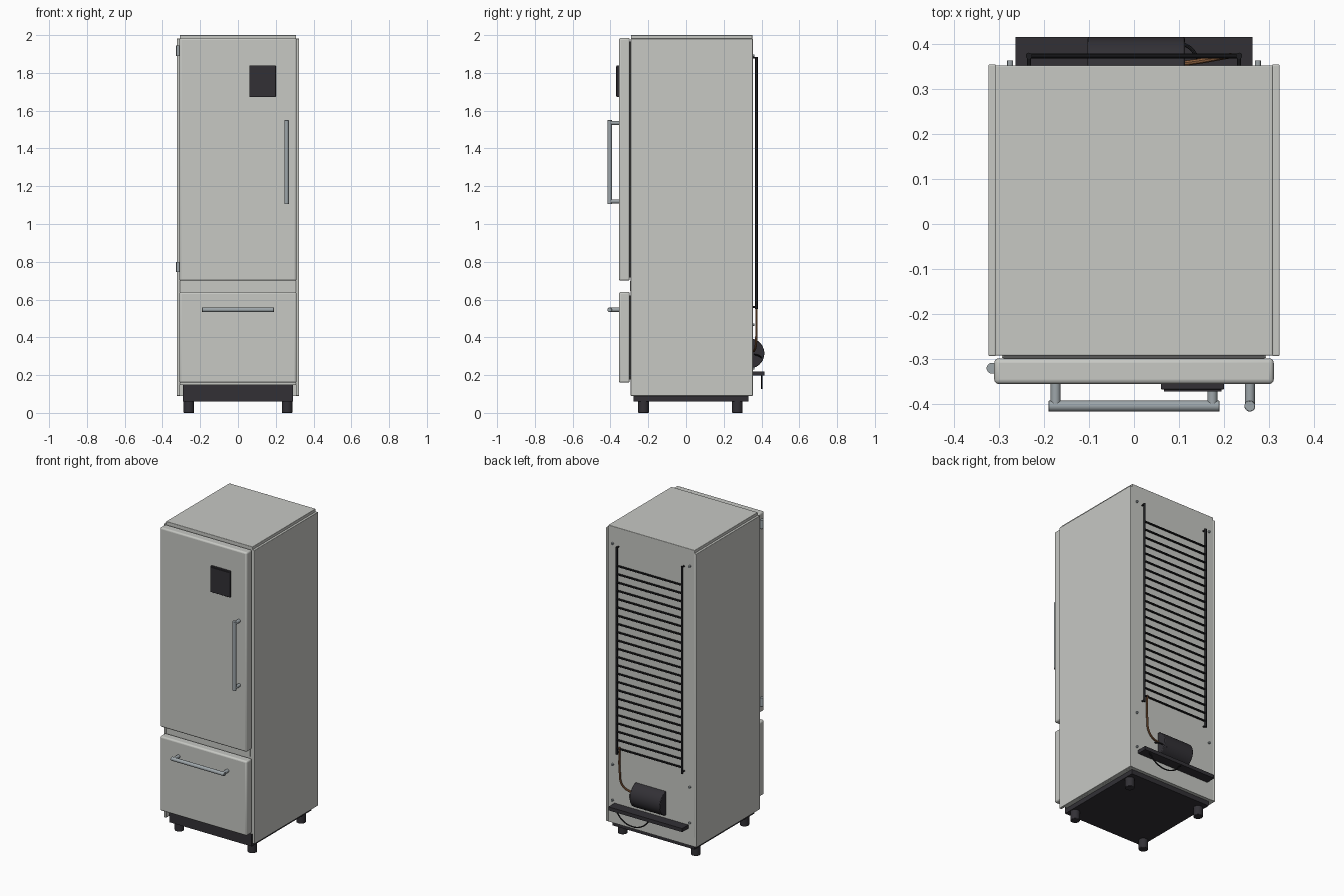
import bpy
from mathutils import Vector

if "Cube" in bpy.data.objects:
    bpy.data.objects.remove(bpy.data.objects["Cube"], do_unlink=True)


def material(name, r, g, b):
    m = bpy.data.materials.new(name)
    m.use_nodes = True
    m.diffuse_color = (r, g, b, 1)
    m.node_tree.nodes["Principled BSDF"].inputs["Base Color"].default_value = (r, g, b, 1)
    return m


enamel = material("pale grey enamel", 0.57, 0.58, 0.55)
charcoal = material("charcoal plastic", 0.032, 0.03, 0.036)
black = material("black wire", 0.012, 0.012, 0.014)
steel = material("brushed steel", 0.34, 0.38, 0.4)
copper = material("copper", 0.27, 0.12, 0.05)
rubber = material("grey seal", 0.1, 0.1, 0.1)


def finish(ob, name, mat, bevel=0, segments=3):
    ob.name = name
    ob.data.materials.append(mat)
    if bevel:
        mod = ob.modifiers.new("Rounded edges", "BEVEL")
        mod.width = bevel
        mod.segments = segments
        mod.limit_method = "ANGLE"
    bpy.ops.object.shade_smooth_by_angle()
    return ob


def box(name, x, y, z, mat, bevel=0):
    """Box from (low, high) ranges on each axis."""
    mid = [(a + b) / 2 for a, b in (x, y, z)]
    bpy.ops.mesh.primitive_cube_add(size=1, location=mid)
    ob = bpy.context.object
    ob.scale = [b - a for a, b in (x, y, z)]
    bpy.ops.object.transform_apply(location=False, rotation=False, scale=True)
    return finish(ob, name, mat, bevel)


def rod(name, start, end, radius, mat, sides=20, bevel=0):
    a, b = Vector(start), Vector(end)
    bpy.ops.mesh.primitive_cylinder_add(vertices=sides, radius=radius,
                                        depth=(b - a).length, location=(a + b) / 2)
    ob = bpy.context.object
    ob.rotation_euler = (b - a).to_track_quat("Z", "Y").to_euler()
    return finish(ob, name, mat, bevel, 2)


def tube(name, points, radius, mat):
    """Smooth bent pipe or cable through a few points."""
    curve = bpy.data.curves.new(name, "CURVE")
    curve.dimensions = "3D"
    curve.bevel_depth = radius
    curve.bevel_resolution = 2
    curve.use_fill_caps = True
    spline = curve.splines.new("BEZIER")
    spline.bezier_points.add(len(points) - 1)
    for p, co in zip(spline.bezier_points, points):
        p.co = co
        p.handle_left_type = p.handle_right_type = "AUTO"
    ob = bpy.data.objects.new(name, curve)
    bpy.context.collection.objects.link(ob)
    bpy.ops.object.select_all(action="DESELECT")
    ob.select_set(True)
    bpy.context.view_layer.objects.active = ob
    bpy.ops.object.convert(target="MESH")
    return finish(bpy.context.object, name, mat)


# Cabinet, recessed above the kick plate
box("cabinet", (-0.308, 0.308), (-0.292, 0.352), (0.147, 2.0), enamel, 0.003)
box("cabinet_floor", (-0.308, 0.308), (-0.262, 0.352), (0.09, 0.15), enamel)
for side, name in ((-1, "right"), (1, "left")):
    x = sorted((side * 0.306, side * 0.323))
    box(name + "_side_panel", x, (-0.293, 0.354), (0.09, 1.982), enamel, 0.003)
box("door_divider", (-0.293, 0.293), (-0.297, -0.285), (0.645, 0.698), enamel)

# Base, kick plate and feet
box("base_plate", (-0.292, 0.292), (-0.275, 0.33), (0.06, 0.092), charcoal)
box("kick_plate", (-0.292, 0.292), (-0.278, -0.255), (0.06, 0.147), charcoal)
for x in (-0.26, 0.26):
    for y in (-0.225, 0.272):
        rod("foot", (x, y, 0), (x, y, 0.065), 0.028, charcoal, 24, 0.003)

# Doors with their seals
for name, low, high in (("upper_door", 0.7, 1.985), ("freezer_drawer", 0.16, 0.64)):
    box(name, (-0.31, 0.31), (-0.355, -0.298), (low, high), enamel, 0.01)
    box(name + "_seal", (-0.29, 0.29), (-0.3, -0.29), (low + 0.018, high - 0.018), rubber)

# Hinges on the right edge
for z in (0.745, 1.89):
    rod("hinge", (-0.315, -0.32, z), (-0.315, -0.32, z + 0.055), 0.012, steel)

# Control panel
box("control_panel", (0.06, 0.2), (-0.367, -0.352), (1.672, 1.84), charcoal, 0.003)
box("control_screen", (0.066, 0.194), (-0.371, -0.365), (1.678, 1.834), charcoal)

# Handles, each a bar on two posts
rod("door_handle_bar", (0.257, -0.404, 1.105), (0.257, -0.404, 1.55), 0.012, steel, 20, 0.002)
for z in (1.12, 1.535):
    rod("door_handle_post", (0.257, -0.35, z), (0.257, -0.404, z), 0.011, steel)
rod("drawer_handle_bar", (-0.19, -0.404, 0.546), (0.19, -0.404, 0.546), 0.012, steel, 20, 0.002)
for x in (-0.174, 0.174):
    rod("drawer_handle_post", (x, -0.35, 0.546), (x, -0.404, 0.546), 0.011, steel)

# Condenser grid on the back
for x in (-0.233, 0.233):
    rod("condenser_upright", (x, 0.373, 0.55), (x, 0.373, 1.885), 0.007, black, 12)
    for z in (0.56, 1.88):
        rod("condenser_standoff", (x, 0.35, z), (x, 0.373, z), 0.005, black, 10)
rungs = 23
for i in range(rungs):
    z = 0.59 + i * 1.175 / (rungs - 1)
    rod("condenser_rung", (-0.235, 0.373, z), (0.235, 0.373, z), 0.006, black, 10)

# Compressor, its tray and pipework
rod("compressor", (-0.103, 0.335, 0.315), (0.113, 0.335, 0.315), 0.08, charcoal, 40, 0.004)
box("compressor_tray", (-0.263, 0.263), (0.35, 0.415), (0.197, 0.22), charcoal)
tube("copper_pipe", [(0.212, 0.373, 0.6), (0.212, 0.373, 0.45),
                     (0.195, 0.37, 0.36), (0.15, 0.362, 0.33), (0.1, 0.355, 0.33)], 0.006, copper)
tube("power_cable", [(0.22, 0.4, 0.2), (0.17, 0.401, 0.15), (0.1, 0.401, 0.13),
                     (0.03, 0.401, 0.15), (-0.02, 0.4, 0.2)], 0.004, black)
tube("compressor_lead", [(0.145, 0.362, 0.31), (0.125, 0.39, 0.3), (0.09, 0.405, 0.28)],
     0.004, black)

# Back panel screws
for x in (-0.275, 0.275):
    for z in (0.237, 0.467, 1.89):
        rod("back_screw", (x, 0.35, z), (x, 0.363, z), 0.007, steel, 12)
